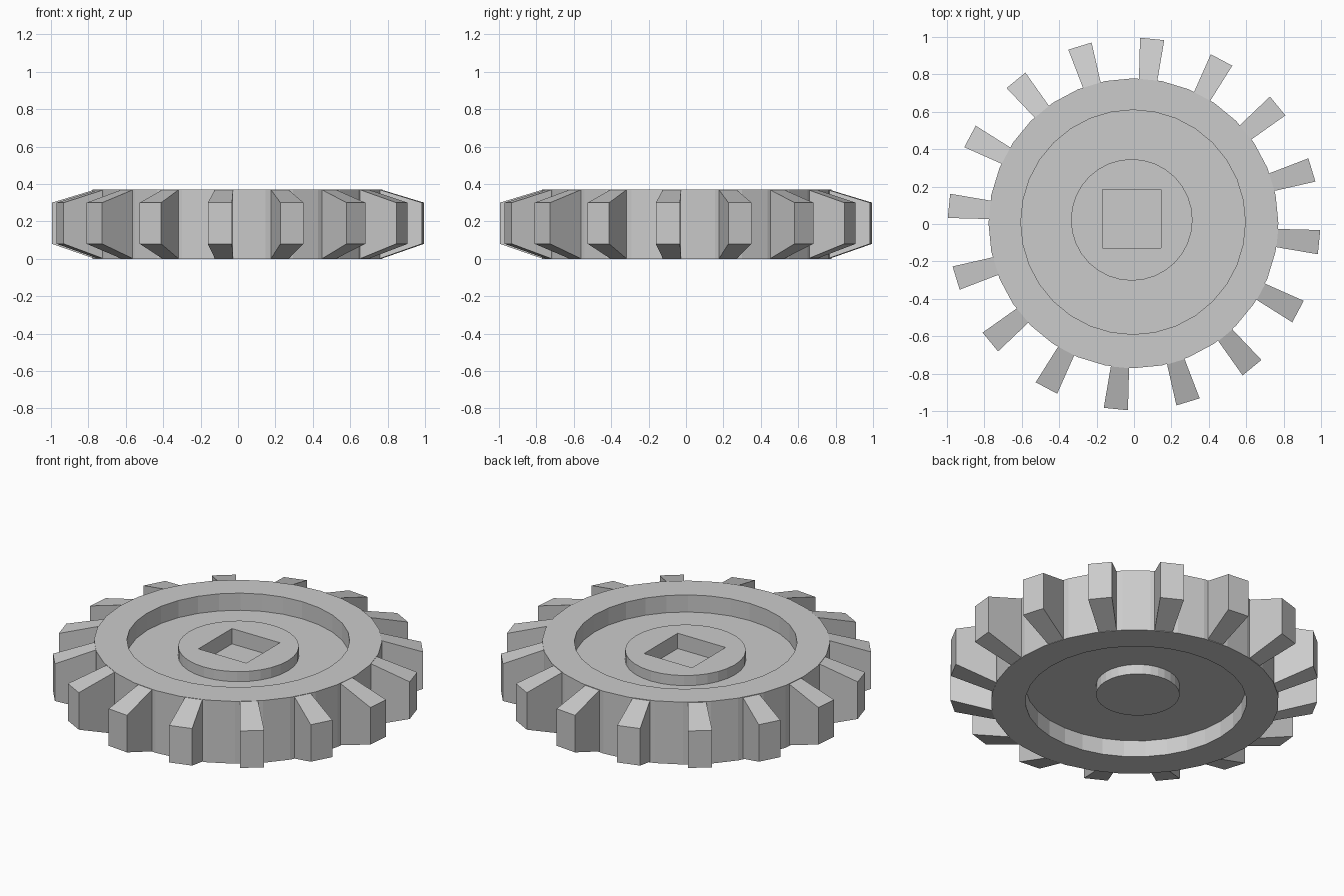
import bpy, bmesh, math
from mathutils import Matrix, Vector

if "Cube" in bpy.data.objects:
    bpy.data.objects.remove(bpy.data.objects["Cube"])

SEG = 32
TEETH = 16
HEIGHT = 0.37


def make_object(name, bm):
    bmesh.ops.recalc_face_normals(bm, faces=bm.faces[:])
    mesh = bpy.data.meshes.new(name)
    bm.to_mesh(mesh)
    bm.free()
    obj = bpy.data.objects.new(name, mesh)
    bpy.context.collection.objects.link(obj)
    return obj


# Wheel body: rings of (radius, z, centre x, centre y), bottom boss to top hub
rings = [
    (0.225, 0.04, -0.01, 0.02), (0.225, 0.098, -0.01, 0.02),
    (0.595, 0.098, -0.005, 0.01), (0.595, 0.0, -0.005, 0.01),
    (0.775, 0.0, -0.003, 0.004), (0.775, HEIGHT, -0.003, 0.004),
    (0.60, HEIGHT, -0.005, 0.01), (0.60, 0.268, -0.005, 0.01),
    (0.325, 0.268, -0.012, 0.022), (0.325, 0.328, -0.012, 0.022),
]
bm = bmesh.new()
loops = []
for r, z, cx, cy in rings:
    angles = [2 * math.pi * i / SEG for i in range(SEG)]
    loops.append([bm.verts.new((cx + r * math.cos(a), cy + r * math.sin(a), z)) for a in angles])
for low, high in zip(loops, loops[1:]):
    for i in range(SEG):
        j = (i + 1) % SEG
        bm.faces.new((low[i], low[j], high[j], high[i]))
bm.faces.new(loops[0][::-1])
bm.faces.new(loops[-1])
body = make_object("wheel_body", bm)

# Square blind socket cut into the hub
bm = bmesh.new()
bmesh.ops.create_cube(bm, size=1, matrix=Matrix.Translation((-0.012, 0.028, 0.382))
                      @ Matrix.Diagonal((0.315, 0.315, 0.29, 1)))
cutter = make_object("socket_cutter", bm)
cutter.hide_render = True
cutter.hide_set(True)
cut = body.modifiers.new("socket", 'BOOLEAN')
cut.operation = 'DIFFERENCE'
cut.solver = 'EXACT'
cut.object = cutter

# Teeth: each widens outward while its top and bottom slope inward
bm = bmesh.new()
for k in range(TEETH):
    turn = Matrix.Rotation(math.radians(-5.6 + k * 360 / TEETH), 4, 'Z')
    sections = []
    for r, half, z0, z1 in [(0.745, 0.047, 0.002, HEIGHT - 0.002),
                            (0.77, 0.049, 0.002, HEIGHT - 0.002),
                            (0.994, 0.065, 0.08, 0.30)]:
        sections.append([bm.verts.new(turn @ Vector(p)) for p in
                         [(r, -half, z0), (r, half, z0), (r, half, z1), (r, -half, z1)]])
    for a, b in zip(sections, sections[1:]):
        for i in range(4):
            j = (i + 1) % 4
            bm.faces.new((a[i], a[j], b[j], b[i]))
    bm.faces.new(sections[0][::-1])
    bm.faces.new(sections[-1])
make_object("teeth", bm)
